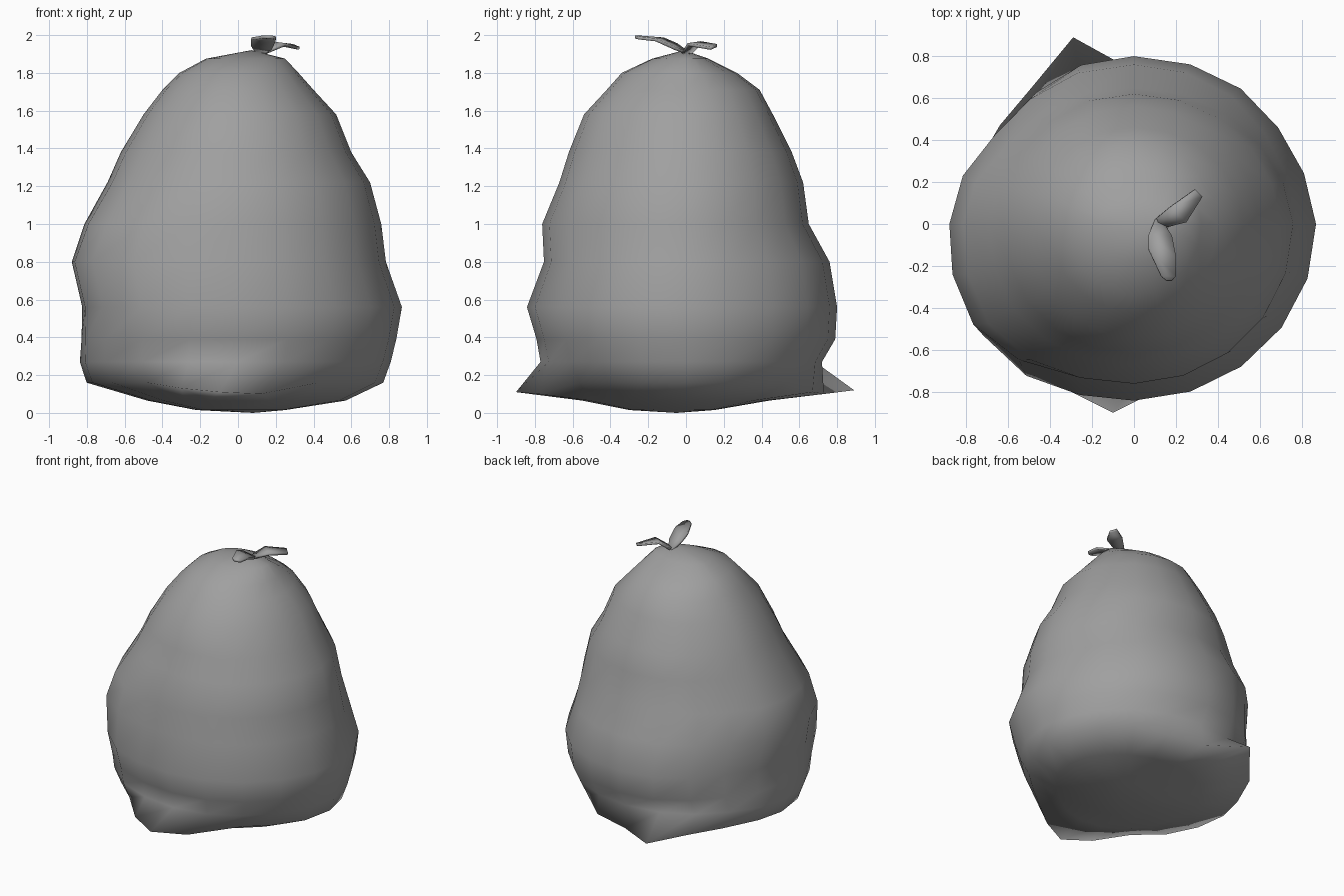
import bpy, bmesh
from math import sin, cos, pi, exp, radians
from mathutils import Vector

if "Cube" in bpy.data.objects:
    bpy.data.objects.remove(bpy.data.objects["Cube"])

SEG = 20
# rings of the sack: z, left, right, front, back extents
RINGS = [
    (0.015, .22, .25, .30, .15),
    (0.065, .48, .57, .55, .44),
    (0.16, .80, .77, .74, .66),
    (0.27, .835, .81, .77, .72),
    (0.39, .825, .84, .79, .79),
    (0.56, .82, .87, .84, .80),
    (0.80, .875, .785, .75, .76),
    (1.00, .81, .76, .76, .65),
    (1.22, .69, .70, .67, .62),
    (1.38, .62, .60, .62, .56),
    (1.58, .50, .52, .54, .46),
    (1.71, .40, .40, .42, .39),
    (1.80, .31, .32, .34, .27),
    (1.875, .17, .25, .18, .12),
]
# fuller and flatter spots: angle, angular width, z, z spread, amount
SPOTS = [
    (221, 26, .70, .50, .09),     # belly at the front left
    (141, 20, .80, .80, -.06),    # flat back left
    (28, 18, .70, .60, -.03),     # flat back right
    (312, 24, .10, .16, -.07),    # tucked under, front right
]
# pulled-out bottom corners: vertex index in the third ring -> position
CORNERS = {
    4: (.27, .67, .11), 5: (.0, .73, .10), 6: (-.29, .89, .12),
    7: (-.48, .66, .15), 8: (-.64, .47, .17),
    14: (-.30, -.80, .13), 15: (-.10, -.90, .11), 16: (.12, -.78, .10),
}

grey = bpy.data.materials.new("dark_grey")
grey.diffuse_color = (.35, .35, .35, 1)
grey.use_nodes = True
grey.node_tree.nodes["Principled BSDF"].inputs["Base Color"].default_value = grey.diffuse_color


def add_object(name, bm):
    bmesh.ops.recalc_face_normals(bm, faces=bm.faces)
    me = bpy.data.meshes.new(name)
    bm.to_mesh(me)
    bm.free()
    me.materials.append(grey)
    ob = bpy.data.objects.new(name, me)
    bpy.context.collection.objects.link(ob)
    return ob


# Sack body
bm = bmesh.new()
loops = []
for k, (z, l, r, f, b) in enumerate(RINGS):
    ring = []
    for i in range(SEG):
        a = 2 * pi * i / SEG
        c, s = cos(a), sin(a)
        m = 1 + sum(amt * exp(-((a - radians(d)) / radians(w)) ** 2 - ((z - h) / t) ** 2)
                    for d, w, h, t, amt in SPOTS)
        co = Vector((c * (r if c > 0 else l) * m, s * (b if s > 0 else f) * m, z))
        if k == 2 and i in CORNERS:
            co = Vector(CORNERS[i])
        ring.append(bm.verts.new(co))
    loops.append(ring)
for lo, hi in zip(loops, loops[1:]):
    for i in range(SEG):
        j = (i + 1) % SEG
        bm.faces.new((lo[i], lo[j], hi[j], hi[i]))
for ring, pole in ((loops[0], (.08, -.05, 0)), (loops[-1], (.07, -.01, 1.92))):
    p = bm.verts.new(pole)
    for i in range(SEG):
        bm.faces.new((ring[i], ring[(i + 1) % SEG], p))
for face in bm.faces:
    face.smooth = True
add_object("sack_body", bm)


# Tie ends: thin leaf strips through pairs of edge points
def tie_end(name, pairs):
    bm = bmesh.new()
    rows = [[bm.verts.new(p) for p in pair] for pair in pairs]
    for a, b in zip(rows, rows[1:]):
        bm.faces.new((a[0], a[1], b[1], b[0])).smooth = True
    ob = add_object(name, bm)
    mod = ob.modifiers.new("thickness", "SOLIDIFY")
    mod.thickness = 0.016
    mod.offset = 0


tie_end("tie_end_front", [
    ((.10, .02, 1.90), (.13, .02, 1.90)),
    ((.07, -.05, 1.95), (.18, -.06, 1.93)),
    ((.07, -.12, 1.98), (.20, -.16, 1.975)),
    ((.13, -.25, 1.99), (.20, -.25, 1.985)),
    ((.155, -.27, 1.99), (.18, -.27, 1.99)),
])
tie_end("tie_end_back", [
    ((.11, .03, 1.91), (.13, -.02, 1.90)),
    ((.17, .08, 1.96), (.25, .01, 1.95)),
    ((.29, .165, 1.945), (.325, .13, 1.93)),
])
